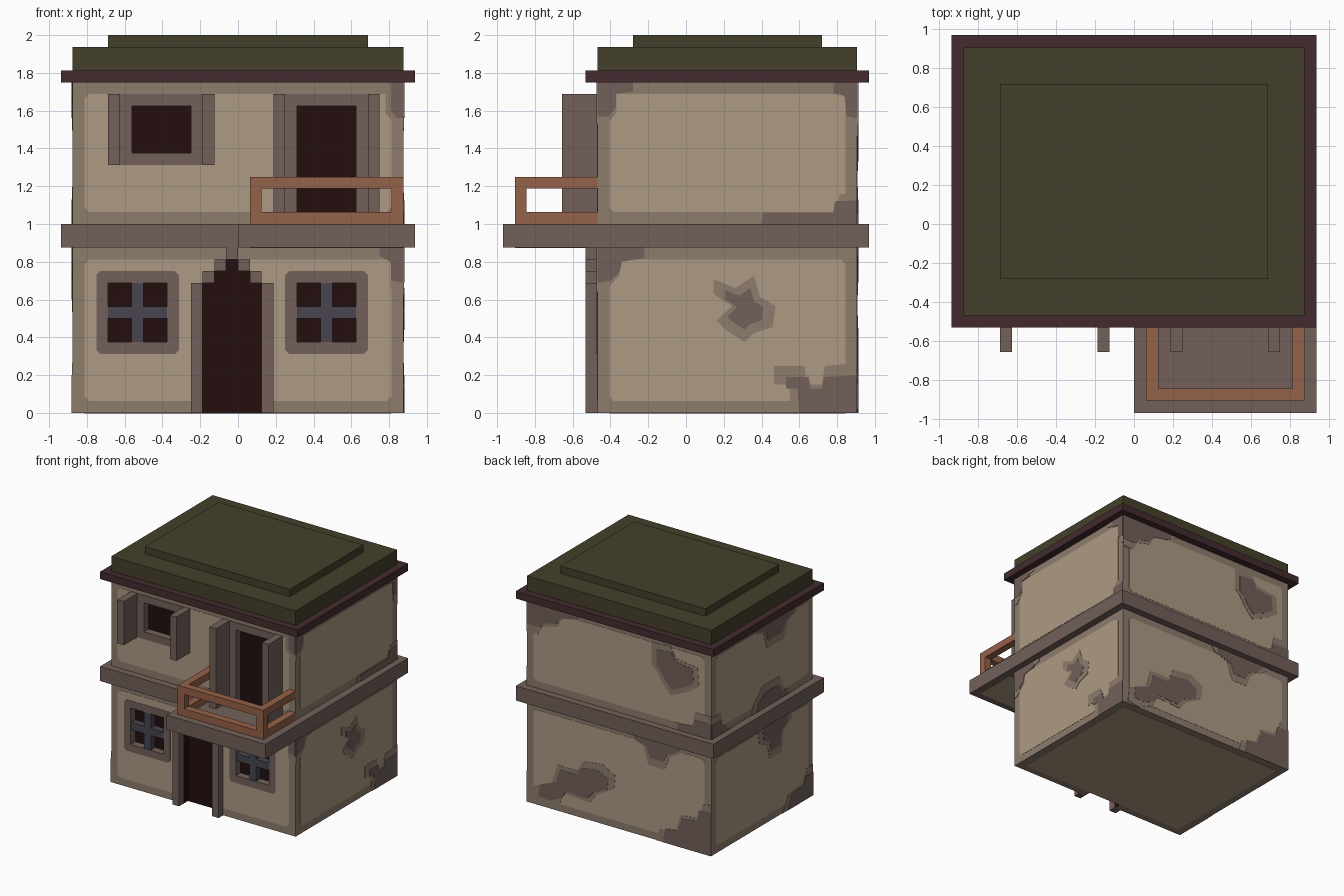
import bpy, bmesh, math

cube = bpy.data.objects.get("Cube")
if cube:
    bpy.data.objects.remove(cube, do_unlink=True)


def lin(c):
    c /= 255
    return c / 12.92 if c <= 0.04045 else ((c + 0.055) / 1.055) ** 2.4


def material(name, r, g, b):
    m = bpy.data.materials.new(name)
    col = (lin(r), lin(g), lin(b), 1)
    m.diffuse_color = col
    m.use_nodes = True
    bsdf = m.node_tree.nodes["Principled BSDF"]
    bsdf.inputs["Base Color"].default_value = col
    bsdf.inputs["Roughness"].default_value = 0.9
    return m


PLASTER = material("plaster beige", 172, 155, 131)
WORN = material("worn plaster", 142, 124, 109)
STONE = material("stone brown", 114, 96, 90)
TRIM = material("dark plum trim", 67, 43, 47)
ROOF = material("moss roof", 69, 64, 43)
WOOD = material("orange wood", 149, 98, 72)
DARK = material("dark opening", 35, 14, 13)
BAR = material("grey window bar", 72, 69, 80)

XW, YF, YB = 0.875, -0.46875, 0.90625   # body half width, front and back planes
U = 0.0625

# Maps from wall coordinates (along, up, outward) to space
FRONT = lambda u, v, d: (u, YF - d, v)
BACK = lambda u, v, d: (u, YB + d, v)
RIGHT = lambda u, v, d: (XW + d, u, v)
LEFT = lambda u, v, d: (-XW - d, u, v)
PLAN = lambda u, v, d: (u, v, d)
WALLS = {"front": (FRONT, -XW, XW), "back": (BACK, -XW, XW),
         "right": (RIGHT, YF, YB), "left": (LEFT, YF, YB)}


def prism(name, pts, place, d0, d1, mat):
    """Outline extruded from depth d0 to d1."""
    bm = bmesh.new()
    a = [bm.verts.new(place(u, v, d0)) for u, v in pts]
    b = [bm.verts.new(place(u, v, d1)) for u, v in pts]
    n = len(pts)
    bm.faces.new(a)
    bm.faces.new(b)
    for i in range(n):
        j = (i + 1) % n
        bm.faces.new((a[i], a[j], b[j], b[i]))
    bmesh.ops.recalc_face_normals(bm, faces=bm.faces)
    me = bpy.data.meshes.new(name)
    bm.to_mesh(me)
    bm.free()
    me.materials.append(mat)
    ob = bpy.data.objects.new(name, me)
    bpy.context.collection.objects.link(ob)
    return ob


def rect(u0, u1, v0, v1, c=0):
    """Rectangle outline, with corners cut by c."""
    if not c:
        return [(u0, v0), (u1, v0), (u1, v1), (u0, v1)]
    return [(u0 + c, v0), (u1 - c, v0), (u1, v0 + c), (u1, v1 - c),
            (u1 - c, v1), (u0 + c, v1), (u0, v1 - c), (u0, v0 + c)]


def box(name, x0, x1, y0, y1, z0, z1, mat):
    return prism(name, rect(x0, x1, y0, y1), PLAN, z0, z1, mat)


# Main volumes
body = box("body", -XW, XW, YF, YB, 0, 1.78, WORN)
prism("floor_underside", rect(-XW + U, XW - U, YF + U, YB - U), PLAN, -0.002, 0.001, PLASTER)
prism("ledge_and_balcony", [(-0.9375, YF - U), (0, YF - U), (0, -0.96875), (0.9375, -0.96875),
                            (0.9375, YB + U), (-0.9375, YB + U)], PLAN, 0.875, 1.0, STONE)
prism("balcony_underside", rect(U, XW, -0.90625, YF - U), PLAN, 0.872, 0.876, PLASTER)
box("eaves_trim", -0.9375, 0.9375, YF - U, YB + U, 1.75, 1.8125, TRIM)
box("roof", -XW, XW, YF, YB, 1.8125, 1.9375, ROOF)
box("roof_cap", -0.6875, 0.6875, -0.28125, 0.71875, 1.9375, 2.0, ROOF)

# Clean plaster panel on each wall and storey
front_parts = [body]
for wall, (place, u0, u1) in WALLS.items():
    for storey, z0, z1 in (("lower", 0.0, 0.875), ("upper", 1.0, 1.75)):
        p = prism(f"{storey}_{wall}_plaster", rect(u0 + U, u1 - U, z0 + U, z1 - U, 0.025),
                  place, -0.001, 0.002, PLASTER)
        if wall == "front":
            front_parts.append(p)


def patch(wall, pts, z0, z1, grow=0.065):
    """Bare stone patch with a worn rim, kept inside its storey."""
    place, u0, u1 = WALLS[wall]
    us, vs = [p[0] for p in pts], [p[1] for p in pts]
    cu, cv = (min(us) + max(us)) / 2, (min(vs) + max(vs)) / 2
    su = 1 + 2 * grow / (max(us) - min(us))
    sv = 1 + 2 * grow / (max(vs) - min(vs))
    rim = [(min(max(cu + (u - cu) * su, u0), u1), min(max(cv + (v - cv) * sv, z0), z1))
           for u, v in pts]
    prism(wall + "_worn_rim", rim, place, -0.001, 0.004, WORN)
    prism(wall + "_stone_patch", pts, place, -0.001, 0.006, STONE)


LOW, UP = (0, 0.875), (1.0, 1.75)
# Front corner patches
patch("front", [(.81, 1.75), (.81, 1.6), (.84, 1.56), (.875, 1.56), (.875, 1.75)], *UP, 0.03)
patch("front", [(.75, .875), (.75, .83), (.81, .8), (.81, .7), (.875, .69), (.875, .875)], *LOW, 0.05)
# Right side patches
patch("right", [(YF, 1.75), (-.28, 1.75), (-.28, 1.7), (-.37, 1.69), (-.37, 1.62), (-.41, 1.57), (YF, 1.57)], *UP)
patch("right", [(.78, 1.75), (.78, 1.69), (.84, 1.68), (.85, 1.57), (YB, 1.56), (YB, 1.75)], *UP)
patch("right", [(.4, 1.0), (.41, 1.06), (.78, 1.06), (.79, 1.12), (YB, 1.125), (YB, 1.0)], *UP, 0.04)
patch("right", [(YF, .875), (-.22, .875), (-.22, .82), (-.34, .8), (-.35, .75), (-.4, .7), (YF, .69)], *LOW)
patch("right", [(.21, .65), (.28, .62), (.34, .66), (.36, .59), (.41, .56), (.4, .49), (.34, .47),
                (.31, .44), (.25, .48), (.22, .51), (.27, .56), (.21, .6)], *LOW)
patch("right", [(.6, 0), (.59, .13), (.53, .13), (.53, .19), (.65, .19), (.66, .13), (.72, .13),
                (.73, .19), (YB, .2), (YB, 0)], *LOW)
# Back patches
patch("back", [(XW, 1.75), (.36, 1.75), (.4, 1.69), (.55, 1.66), (.6, 1.6), (.7, 1.58), (.74, 1.53), (XW, 1.53)], *UP)
patch("back", [(-.36, 1.64), (-.5, 1.65), (-.54, 1.58), (-.7, 1.56), (-.71, 1.44), (-.62, 1.38), (-.5, 1.33),
               (-.44, 1.4), (-.4, 1.46), (-.36, 1.5)], *UP, 0.05)
patch("back", [(-.55, 1.0), (-.57, 1.06), (-.7, 1.07), (-.72, 1.13), (-XW, 1.13), (-XW, 1.0)], *UP)
patch("back", [(-.13, .875), (-.62, .875), (-.55, .8), (-.46, .76), (-.42, .69), (-.3, .69), (-.26, .78), (-.15, .81)], *LOW)
patch("back", [(.76, .08), (.75, .18), (.6, .24), (.56, .36), (.4, .36), (.36, .43), (.2, .45), (.1, .4),
               (.11, .31), (.24, .25), (.3, .18), (.5, .19), (.54, .12), (.66, .07)], *LOW)
patch("back", [(-.42, 0), (-.44, .12), (-.56, .14), (-.6, .25), (-.74, .27), (-.76, .36), (-XW, .37), (-XW, 0)], *LOW)
# Left side patches
patch("left", [(.38, 1.75), (-.26, 1.75), (-.22, 1.67), (-.1, 1.64), (-.05, 1.56), (.14, 1.56), (.18, 1.65), (.35, 1.69)], *UP)
patch("left", [(.3, 1.0), (.28, 1.07), (.18, 1.13), (0, 1.13), (-.05, 1.06), (-.17, 1.0)], *UP)
patch("left", [(YB, 1.0), (YB, 1.12), (.78, 1.12), (.76, 1.06), (.65, 1.0)], *UP)
patch("left", [(.22, .875), (.2, .72), (.12, .68), (.1, .6), (-.02, .6), (-.04, .72), (-.12, .76), (-.14, .875)], *LOW)
patch("left", [(YF, 0), (YF, .2), (-.36, .2), (-.34, .13), (-.18, .12), (-.12, 0)], *LOW)

# Flat window and door surrounds
LOWER_WINDOWS = (("right_side", -0.6875), ("left_side", 0.3125))
for side, x in LOWER_WINDOWS:
    front_parts.append(prism(f"{side}_lower_window_surround", rect(x - U, x + 0.375, 0.3125, 0.75, 0.02),
                             FRONT, -0.001, 0.005, STONE))
front_parts.append(prism("upper_window_surround", rect(-0.6875, -0.125, 1.3125, 1.6875), FRONT, -0.001, 0.005, STONE))
front_parts.append(prism("balcony_door_surround", rect(0.1875, 0.75, 1.0, 1.6875), FRONT, -0.001, 0.005, STONE))


def stepped(z0):
    """Stepped arch outline of the entrance."""
    left = [(-0.1875, z0), (-0.1875, 0.6875), (-0.125, 0.6875), (-0.125, 0.75), (-U, 0.75), (-U, 0.8125)]
    return left + [(-U - u, v) for u, v in reversed(left)]


# Openings cut into the front wall, each closed by a dark pane
openings = [("upper_window", rect(-0.5625, -0.25, 1.375, 1.625), STONE),
            ("balcony_door", rect(0.3125, 0.625, 0.98, 1.625), STONE),
            ("entrance", stepped(-0.05), DARK)]
openings += [(f"{s}_lower_window", rect(x, x + 0.3125, 0.375, 0.6875), STONE) for s, x in LOWER_WINDOWS]
cutters = []
for name, pts, mat in openings:
    c = prism(name + "_cutter", pts, FRONT, -U, 0.05, mat)
    c.hide_render = True
    cutters.append(c)
    pane = [(u, max(v, 0)) for u, v in pts]
    prism(name + "_pane", pane, FRONT, -U - 0.002, -U + 0.004, DARK)
for ob in front_parts:
    bpy.context.view_layer.objects.active = ob
    for c in cutters:
        mod = ob.modifiers.new("opening", "BOOLEAN")
        mod.operation = "DIFFERENCE"
        mod.solver = "EXACT"
        mod.material_mode = "TRANSFER"
        mod.object = c
        bpy.ops.object.modifier_apply(modifier=mod.name)
for c in cutters:
    bpy.data.objects.remove(c, do_unlink=True)

# Crossed bars in the lower windows
for side, x in LOWER_WINDOWS:
    prism(f"{side}_window_upright", rect(x + 0.125, x + 0.1875, 0.375, 0.6875), FRONT, -U, 0, BAR)
    prism(f"{side}_window_crossbar", rect(x, x + 0.3125, 0.5, 0.5625), FRONT, -U, -0.001, BAR)

# Projecting shutters beside the upper window and balcony door
for name, x, z0 in (("window_shutter_right", -0.6875, 1.3125), ("window_shutter_left", -0.1875, 1.3125),
                    ("door_shutter_right", 0.1875, 1.0), ("door_shutter_left", 0.6875, 1.0)):
    prism(name, rect(x, x + U, z0, 1.6875), FRONT, 0, 0.1875, STONE)

# Stepped stone frame round the entrance
for i, (z0, z1) in enumerate(((0, 0.6875), (0.6875, 0.75), (0.75, 0.8125), (0.8125, 0.875))):
    x = -0.25 + i * U
    for x0 in sorted({x, -2 * U - x}):
        prism("entrance_frame", rect(x0, x0 + U, z0, z1), FRONT, 0, U, STONE)

# Balcony railing: two U-shaped rails and two corner posts
X0, X1, Y0 = 0.0625, 0.875, -0.90625
rail = [(X0, YF), (X0, Y0), (X1, Y0), (X1, YF), (X1 - U, YF), (X1 - U, Y0 + U), (X0 + U, Y0 + U), (X0 + U, YF)]
prism("lower_rail", rail, PLAN, 1.0, 1.0625, WOOD)
prism("upper_rail", rail, PLAN, 1.1875, 1.25, WOOD)
for x in (X0, X1 - U):
    box("railing_post", x, x + U, Y0, Y0 + U, 1.0625, 1.1875, WOOD)
